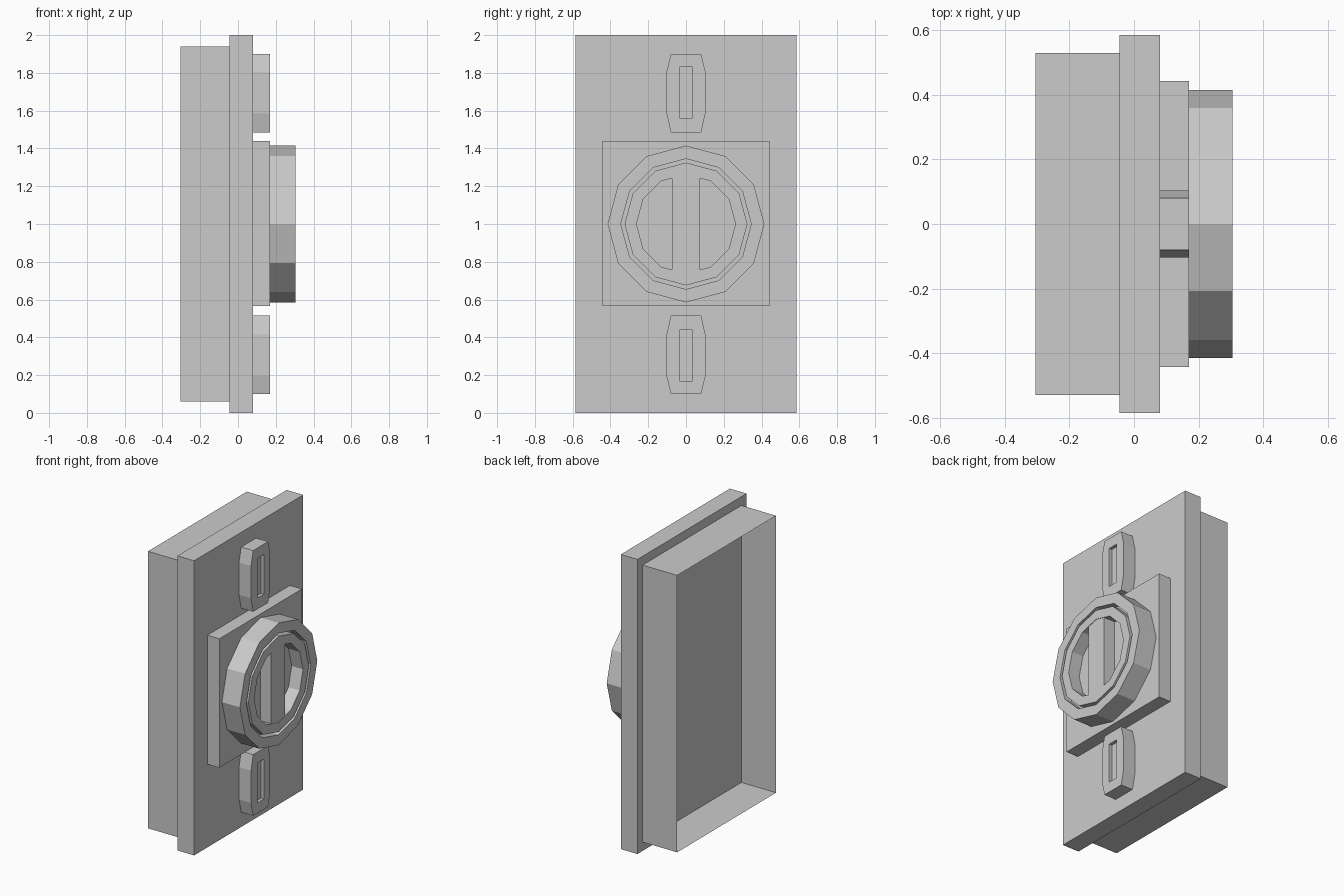
import bpy, bmesh
from math import sin, cos, pi

if "Cube" in bpy.data.objects:
    bpy.data.objects.remove(bpy.data.objects["Cube"])

MID = 1.0  # every mesh is built around the centre height


def make_object(name, bm):
    bmesh.ops.recalc_face_normals(bm, faces=bm.faces)
    mesh = bpy.data.meshes.new(name)
    bm.to_mesh(mesh)
    bm.free()
    obj = bpy.data.objects.new(name, mesh)
    obj.location.z = MID
    bpy.context.collection.objects.link(obj)
    return obj


def prism(name, profile, x0, x1, open_back=False):
    """Extrude a (y, z) outline along x."""
    bm = bmesh.new()
    back = [bm.verts.new((x0, y, z)) for y, z in profile]
    front = [bm.verts.new((x1, y, z)) for y, z in profile]
    n = len(profile)
    for i in range(n):
        j = (i + 1) % n
        bm.faces.new((back[i], back[j], front[j], front[i]))
    bm.faces.new(front)
    if not open_back:
        bm.faces.new(back[::-1])
    return make_object(name, bm)


def rect(hy, z0, z1):
    return [(-hy, z0), (hy, z0), (hy, z1), (-hy, z1)]


def lathe(name, profile, sides):
    """Turn an (x, radius) profile around the x axis, capping its ends."""
    bm = bmesh.new()
    rings = []
    for x, r in profile:
        rings.append([bm.verts.new((x, r * sin(2 * pi * i / sides),
                                    r * cos(2 * pi * i / sides)))
                      for i in range(sides)])
    for a, b in zip(rings, rings[1:]):
        for i in range(sides):
            j = (i + 1) % sides
            bm.faces.new((a[i], a[j], b[j], b[i]))
    bm.faces.new(rings[0])
    bm.faces.new(rings[-1])
    return make_object(name, bm)


# Wall plate, open-backed housing and square mount
prism("face_plate", rect(0.585, -1, 1), -0.045, 0.08)
prism("back_housing", rect(0.53, -0.94, 0.94), -0.305, -0.045, open_back=True)
prism("square_mount", rect(0.443, -0.435, 0.44), 0.08, 0.17)

# Twelve-sided socket with a thin groove and a recessed centre
lathe("socket_ring", [(0.17, 0.415), (0.305, 0.415), (0.305, 0.345),
                      (0.25, 0.345), (0.25, 0.325), (0.305, 0.325),
                      (0.305, 0.262), (0.22, 0.262)], 12)

# Bar across the recess, with ends meeting the polygon wall
prism("centre_bar", [(-0.075, -0.242), (0, -0.262), (0.075, -0.242),
                     (0.075, 0.242), (0, 0.262), (-0.075, 0.242)], 0.22, 0.302)

# Slotted tabs above and below the socket
tab = prism("slotted_tabs", [(-0.08, 0.485), (0.08, 0.485), (0.103, 0.585),
                             (0.103, 0.805), (0.08, 0.9), (-0.08, 0.9),
                             (-0.103, 0.805), (-0.103, 0.585)], 0.08, 0.17)
cutter = prism("slot_cutter", rect(0.035, 0.56, 0.83), 0.148, 0.2)
cutter.hide_render = True
cutter.hide_viewport = True
cut = tab.modifiers.new("slot", 'BOOLEAN')
cut.operation = 'DIFFERENCE'
cut.solver = 'EXACT'
cut.object = cutter
mirror = tab.modifiers.new("lower_tab", 'MIRROR')
mirror.use_axis = (False, False, True)
